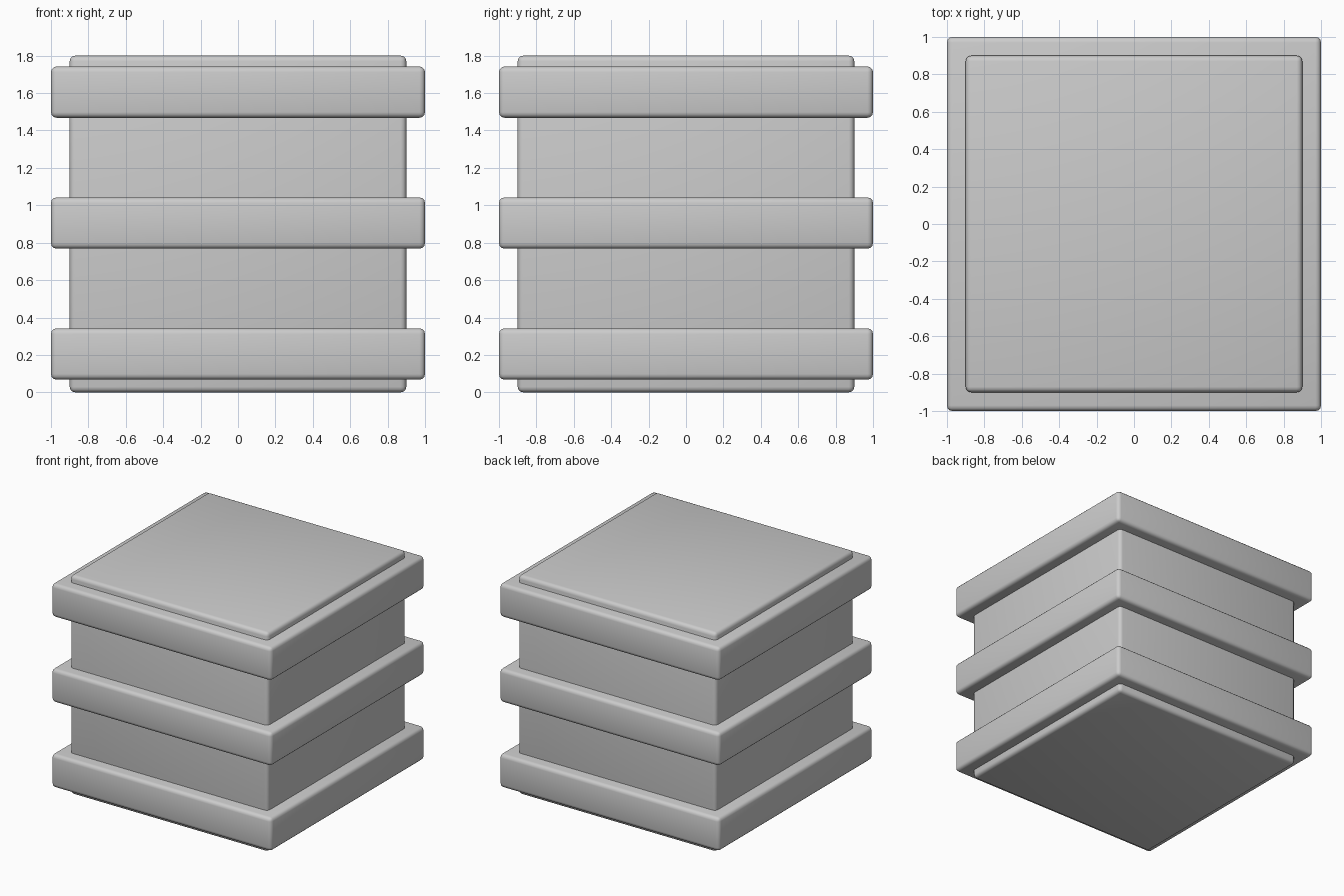
import bpy

if "Cube" in bpy.data.objects:
    bpy.data.objects.remove(bpy.data.objects["Cube"])


def rounded_box(name, width, z0, z1, bevel):
    """Square box centred on the z axis with softly rounded edges."""
    bpy.ops.mesh.primitive_cube_add(size=1, location=(0, 0, (z0 + z1) / 2))
    obj = bpy.context.object
    obj.name = name
    obj.scale = (width, width, z1 - z0)
    bpy.ops.object.transform_apply(location=False, rotation=False, scale=True)
    mod = obj.modifiers.new("rounded_edges", "BEVEL")
    mod.width = bevel
    mod.segments = 3
    bpy.ops.object.modifier_apply(modifier=mod.name)
    bpy.ops.object.shade_smooth_by_angle()
    return obj


# Main crate body
rounded_box("body", 1.8, 0.0, 1.8, 0.03)

# Three bands wrapped around the body
for name, z in (("lower_band", 0.205), ("middle_band", 0.905), ("upper_band", 1.605)):
    rounded_box(name, 2.0, z - 0.137, z + 0.137, 0.03)
